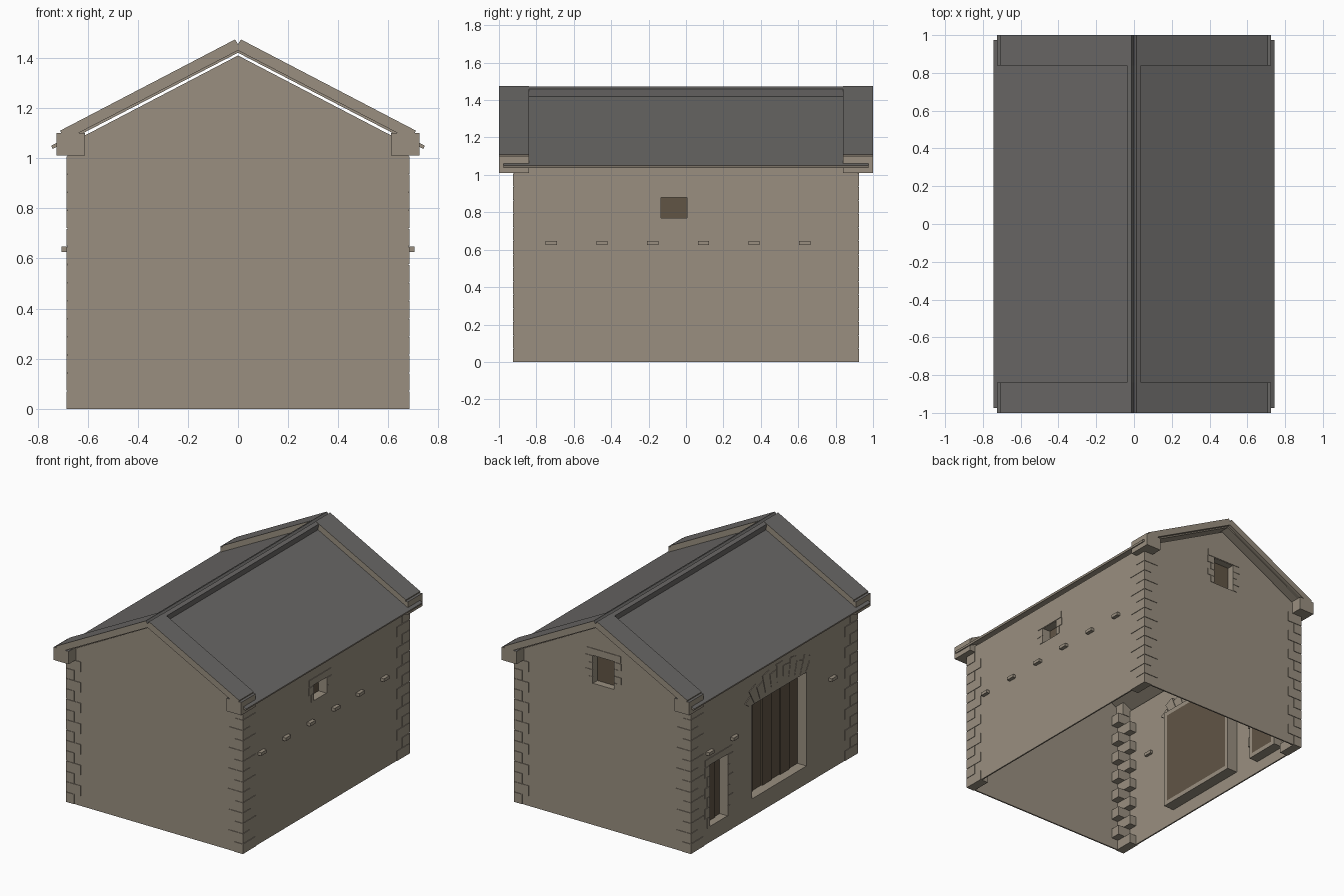
import bpy, bmesh, math
from mathutils import Vector

if "Cube" in bpy.data.objects:
    bpy.data.objects.remove(bpy.data.objects["Cube"])


def material(name, rgb):
    m = bpy.data.materials.new(name)
    m.use_nodes = True
    m.diffuse_color = (*rgb, 1)
    bsdf = m.node_tree.nodes["Principled BSDF"]
    bsdf.inputs["Base Color"].default_value = (*rgb, 1)
    bsdf.inputs["Roughness"].default_value = 0.9
    return m


STONE = material("warm stone", (0.32, 0.275, 0.215))
SLATE = material("grey slate", (0.14, 0.135, 0.13))
WOOD = material("dark brown wood", (0.12, 0.09, 0.06))

HX, HY, SKIN = 0.68, 0.92, 0.01      # half width, half length, wall skin
PROUD = -0.004                       # dressed stones stand just off the wall


def prism(name, outline, extrude, mat, top_mat=None):
    """Extrude a flat outline; upward faces can take a second material."""
    bm = bmesh.new()
    a = [bm.verts.new(p) for p in outline]
    b = [bm.verts.new(Vector(p) + Vector(extrude)) for p in outline]
    n = len(a)
    bm.faces.new(a)
    bm.faces.new(b[::-1])
    for i in range(n):
        j = (i + 1) % n
        bm.faces.new((a[i], b[i], b[j], a[j]))
    bmesh.ops.recalc_face_normals(bm, faces=bm.faces)
    bm.normal_update()
    mesh = bpy.data.meshes.new(name)
    mesh.materials.append(mat)
    if top_mat:
        mesh.materials.append(top_mat)
        for f in bm.faces:
            f.material_index = int(f.normal.z > 0.3)
    bm.to_mesh(mesh)
    bm.free()
    ob = bpy.data.objects.new(name, mesh)
    bpy.context.collection.objects.link(ob)
    return ob


def place(wall, u, d, z):
    """Wall coordinates (along, depth inward, height) to the model frame."""
    if wall in ("left", "right"):
        s = 1 if wall == "left" else -1
        return (s * (HX - d), u, z)
    s = 1 if wall == "back" else -1
    return (u, s * (HY - d), z)


def wall_prism(name, wall, pts, d0, d1, mat, top_mat=None):
    ring = [place(wall, u, d0, z) for u, z in pts]
    step = Vector(place(wall, 0, d1, 0)) - Vector(place(wall, 0, d0, 0))
    return prism(name, ring, step, mat, top_mat)


def wall_box(name, wall, u0, u1, d0, d1, z0, z1, mat=STONE, top_mat=None):
    pts = [(u0, z0), (u1, z0), (u1, z1), (u0, z1)]
    return wall_prism(name, wall, pts, d0, d1, mat, top_mat)


def cut(target, wall, u0, u1, z0, z1):
    cutter = wall_box("opening_cutter", wall, u0, u1, -0.1, 0.1, z0, z1)
    cutter.hide_render = True
    mod = target.modifiers.new("opening", "BOOLEAN")
    mod.operation, mod.solver, mod.object = "DIFFERENCE", "EXACT", cutter
    bpy.context.view_layer.objects.active = target
    bpy.ops.object.modifier_apply(modifier=mod.name)
    bpy.data.objects.remove(cutter)


# Walls: thin skins, open underneath
EAVE, APEX = 1.055, 1.41
walls = {}
for w in ("left", "right"):
    walls[w] = wall_box(w + "_wall", w, -HY, HY, 0, SKIN, 0, EAVE)
for w in ("front", "back"):
    gable = [(-HX, 0), (HX, 0), (HX, EAVE), (0, APEX), (-HX, EAVE)]
    walls[w] = wall_prism(w + "_gable_wall", w, gable, 0, SKIN, STONE)


def opening(name, wall, u0, u1, z0, z1, depth, planks):
    """Cut a hole, line it with stone and close it with timber."""
    cut(walls[wall], wall, u0, u1, z0, z1)
    t, back = 0.03, depth + 0.02
    for side, a, b in (("near", u0 - t, u0), ("far", u1, u1 + t)):
        wall_box(f"{name}_{side}_reveal", wall, a, b, 0.002, back, z0, z1)
    for part, a, b in (("sill", z0 - t, z0), ("head", z1, z1 + t)):
        wall_box(f"{name}_{part}", wall, u0 - t, u1 + t, 0.002, back, a, b)
    w = (u1 - u0) / planks
    for i in range(planks):
        d = depth - 0.008 * (i % 2)
        wall_box(f"{name}_board_{i}", wall, u0 + i * w, u0 + (i + 1) * w,
                 d, back, z0, z1, WOOD)


def surround(name, wall, u0, u1, z0, z1, rows, lintel):
    """Alternating jamb stones and a lintel."""
    h = (z1 - z0) / rows
    for i in range(rows):
        reach = 0.055 if i % 2 else 0.03
        for side, a, b in (("near", u0 - reach, u0), ("far", u1, u1 + reach)):
            wall_box(f"{name}_{side}_jamb_{i}", wall, a, b, PROUD, 0.07,
                     z0 + i * h, z0 + (i + 1) * h - 0.002)
    wall_box(name + "_lintel", wall, u0 - 0.05, u1 + 0.05, PROUD, 0.07,
             z1 + 0.003, z1 + lintel)


opening("barn_door", "right", -0.36, 0.24, 0.125, 0.78, 0.07, 6)
opening("small_door", "right", 0.513, 0.711, 0.11, 0.54, 0.06, 3)
surround("small_door", "right", 0.513, 0.711, 0.11, 0.54, 6, 0.05)
opening("side_window", "left", -0.135, 0.005, 0.77, 0.88, 0.06, 1)
surround("side_window", "left", -0.135, 0.005, 0.77, 0.88, 2, 0.05)
opening("gable_window", "back", -0.09, 0.075, 0.99, 1.185, 0.05, 1)
surround("gable_window", "back", -0.09, 0.075, 0.99, 1.185, 4, 0.05)

# Fan of arch stones over the barn door
COUNT, MID, R = 11, -0.06, 0.62
for i in range(COUNT):
    span = math.radians(66)
    a0 = -span / 2 + span * i / COUNT
    a1 = a0 + span / COUNT - 0.006
    outer = R + (0.13 if i % 2 else 0.095)
    pts = [(MID + r * math.sin(a), 0.215 + r * math.cos(a))
           for r, a in ((R, a0), (R, a1), (outer, a1), (outer, a0))]
    pts = [(u, max(z, 0.782)) for u, z in pts]
    wall_prism(f"arch_stone_{i}", "right", pts, PROUD, 0.07, STONE)

# Quoins: alternating long and short stones on all four corners
ROWS = 14
H = 1.01 / ROWS
for sx in (-1, 1):
    for sy in (-1, 1):
        wall = "left" if sx > 0 else "right"
        for i in range(ROWS):
            inx, iny = (0.11, 0.08) if i % 2 else (0.06, 0.14)
            wall_box(f"quoin_{wall}_{'back' if sy > 0 else 'front'}_{i}", wall,
                     sy * (HY - iny), sy * (HY - PROUD), PROUD, inx,
                     i * H, (i + 1) * H - 0.003)

# Projecting stones along the sides; the right side skips the barn door
for i in range(6):
    y = -0.72 + 0.271 * i
    wall_box(f"left_bracket_{i}", "left", y - 0.03, y + 0.03,
             -0.025, 0.03, 0.625, 0.647)
    if i in (0, 1, 5):
        wall_box(f"right_bracket_{i}", "right", -y - 0.03, -y + 0.03,
                 -0.025, 0.03, 0.625, 0.647)

# Roof slopes, ridge cap, gable copings and their corner blocks
SLOPE = [(0, 1.435), (0.745, 1.05), (0.74, 1.037), (0, 1.421)]
RIDGE = [(0, 1.43), (0, 1.455), (0.012, 1.472), (0.036, 1.46), (0.03, 1.415)]
COPING = [(0, 1.43), (0, 1.455), (0.012, 1.474), (0.71, 1.11), (0.692, 1.072)]
BLOCK = [(0.61, 1.01), (0.725, 1.01), (0.725, 1.1), (0.61, 1.1)]


def roof_part(name, profile, s, y0, y1, mat=STONE):
    prism(name, [(s * x, y0, z) for x, z in profile], (0, y1 - y0, 0),
          mat, SLATE)


for s, side in ((1, "left"), (-1, "right")):
    roof_part(side + "_roof_slope", SLOPE, s, -0.975, 0.975)
    roof_part(side + "_ridge_cap", RIDGE, s, -0.84, 0.84, SLATE)
    for y, end in ((-1, "front"), (0.84, "back")):
        roof_part(f"{side}_{end}_coping", COPING, s, y, y + 0.16)
        roof_part(f"{side}_{end}_corner_block", BLOCK, s, y, y + 0.16)
